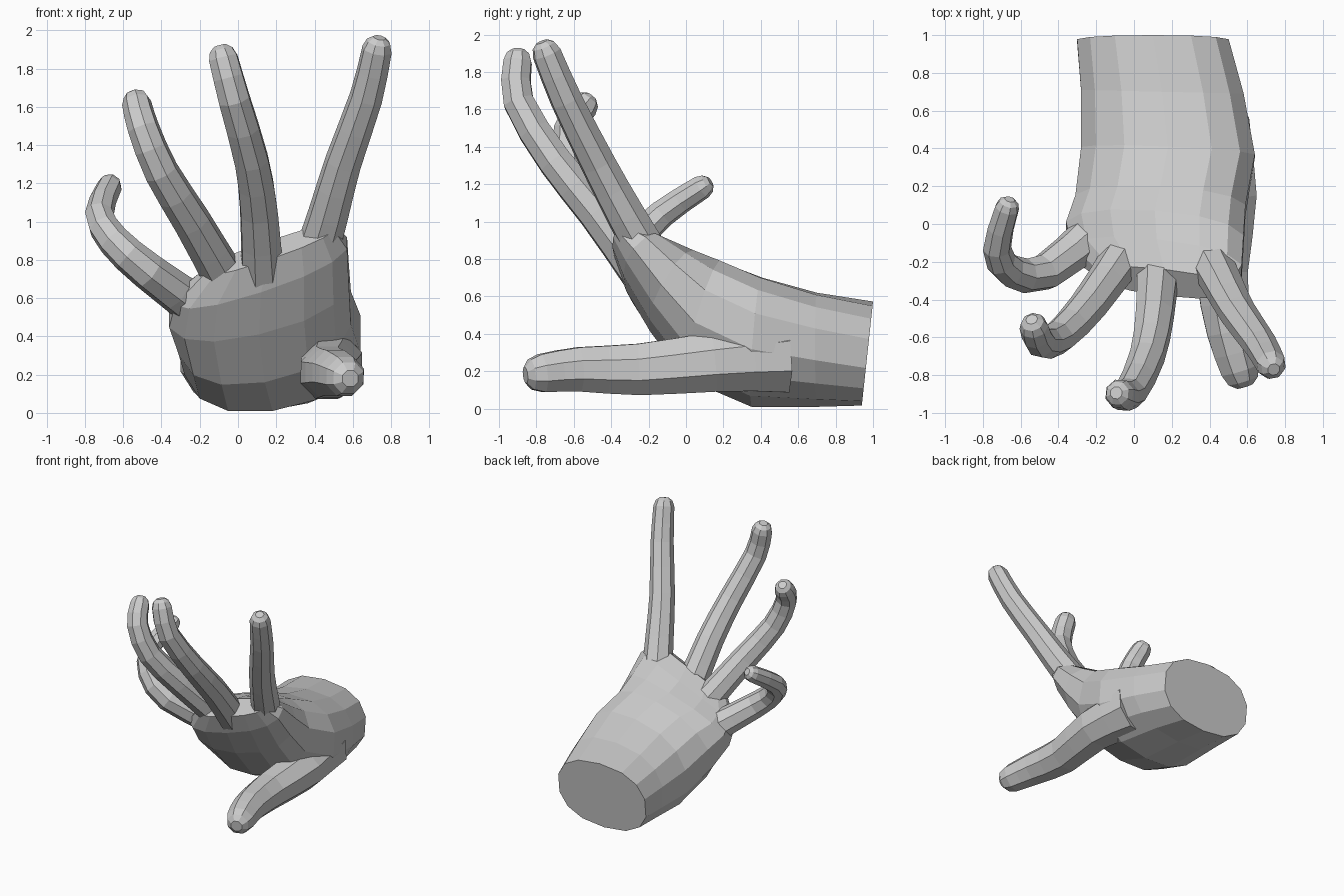
import bpy, bmesh
from math import cos, sin, pi
from mathutils import Vector

if "Cube" in bpy.data.objects:
    bpy.data.objects.remove(bpy.data.objects["Cube"])


def loft(name, rings):
    """Skin a list of equal-length point rings and cap both ends."""
    bm = bmesh.new()
    loops = [[bm.verts.new(p) for p in r] for r in rings]
    n = len(loops[0])
    for a, b in zip(loops, loops[1:]):
        for i in range(n):
            j = (i + 1) % n
            bm.faces.new((a[i], a[j], b[j], b[i]))
    bm.faces.new(loops[0][::-1])
    bm.faces.new(loops[-1])
    bmesh.ops.recalc_face_normals(bm, faces=bm.faces)
    me = bpy.data.meshes.new(name)
    bm.to_mesh(me)
    bm.free()
    ob = bpy.data.objects.new(name, me)
    bpy.context.collection.objects.link(ob)
    return ob


def oval(c, w, t, n, p=1.0):
    """Squared oval around c with half axes w and t."""
    pw = lambda v: abs(v) ** p * (1 if v > 0 else -1)
    angles = [2 * pi * (i + .5) / n for i in range(n)]
    return [c + w * pw(cos(a)) + t * pw(sin(a)) for a in angles]


def digit(name, r0, r1, *joints):
    """Tapered eight-sided tube through the joints, with a rounded tip."""
    j = [Vector(p) for p in joints]
    j = [2 * j[0] - j[1]] + j + [2 * j[-1] - j[-2]]
    pts = [j[1]]
    for a, b, c, d in zip(j, j[1:], j[2:], j[3:]):
        pts += [(9 * (b + c) - a - d) / 16, c]
    last = len(pts) - 1
    rad = [r0 + (r1 - r0) * (i / last) ** .7 for i in range(last + 1)]
    tip = (pts[-1] - pts[-2]).normalized() * r1
    pts += [pts[-1] + tip * .55, pts[-1] + tip * .85]
    rad += [r1 * .8, r1 * .42]
    side = Vector((1, .1, 0))
    rings = []
    for i, p in enumerate(pts):
        t = (pts[min(i + 1, len(pts) - 1)] - pts[max(i - 1, 0)]).normalized()
        side = (side - t * side.dot(t)).normalized()
        rings.append(oval(p, side * rad[i], t.cross(side) * rad[i], 8))
    return loft(name, rings)


# Wrist and palm: ovals given by centre, half width, roll, lean and half height
sections = [
    (.10, .97, .295, .41, 0, .03, .278),
    (.15, .70, .315, .44, .03, 0, .305),
    (.18, .38, .355, .47, .06, .03, .345),
    (.14, .10, .47, .46, .08, .10, .31),
    (.11, -.06, .61, .48, .11, .13, .20),
    (.12, -.20, .74, .46, .15, .12, .11),
    (.16, -.31, .85, .35, .12, .07, .05),
]
hand = loft("hand", [oval(Vector((x, y, z)), Vector((w, -roll / 3, roll)),
                          Vector((0, lean, h)), 14, .85)
                     for x, y, z, w, roll, lean, h in sections])

# Digits, rooted inside the palm
digits = [
    digit("index_finger", .125, .08, (.37, -.13, .70), (.47, -.32, 1.03),
          (.55, -.47, 1.31), (.67, -.64, 1.65), (.727, -.745, 1.90))]
digits.append(
    digit("middle_finger", .12, .08, (.13, -.22, .70), (.11, -.48, 1.05),
          (.07, -.70, 1.32), (-.02, -.895, 1.64), (-.077, -.90, 1.855)))
digits.append(
    digit("ring_finger", .115, .077, (-.05, -.16, .67), (-.24, -.43, 1.0),
          (-.40, -.60, 1.26), (-.495, -.625, 1.49), (-.53, -.545, 1.62)))
digits.append(
    digit("little_finger", .12, .066, (-.18, -.02, .53), (-.47, -.255, .74),
          (-.65, -.25, .90), (-.725, -.13, 1.04), (-.672, .085, 1.185)))
digits.append(
    digit("thumb", .21, .11, (.42, .52, .28), (.49, .15, .25),
          (.465, -.25, .21), (.505, -.57, .21), (.56, -.77, .19)))

# Fuse every digit into one skin
bpy.context.view_layer.objects.active = hand
for d in digits:
    m = hand.modifiers.new(d.name, 'BOOLEAN')
    m.operation, m.solver, m.object = 'UNION', 'EXACT', d
    bpy.ops.object.modifier_apply(modifier=m.name)
    bpy.data.objects.remove(d)
